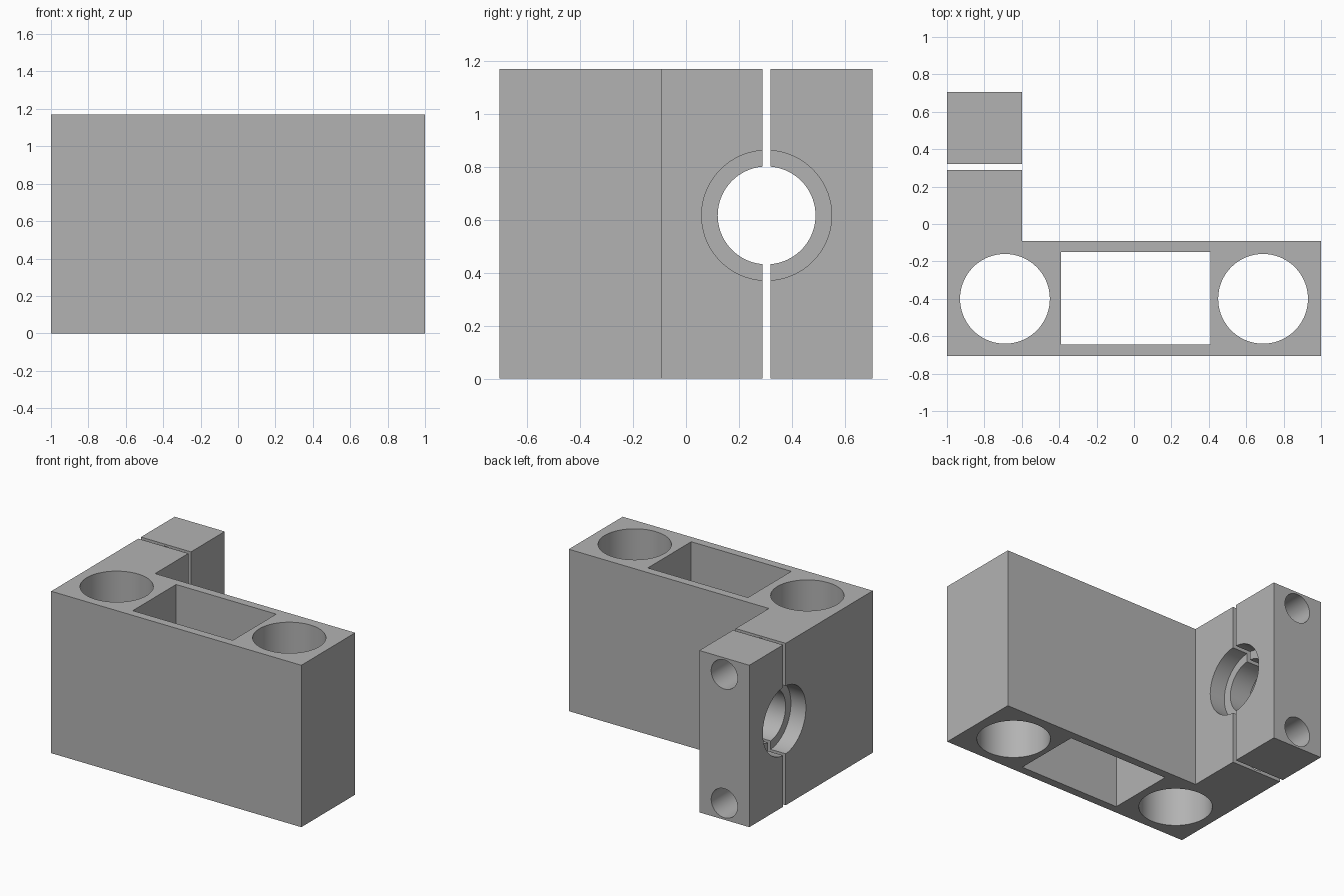
import bpy, bmesh, math
from mathutils import Matrix, Vector

if "Cube" in bpy.data.objects:
    bpy.data.objects.remove(bpy.data.objects["Cube"], do_unlink=True)

H = 1.17          # overall height
D = 0.705         # half depth
BORE_Y, BORE_Z = 0.305, 0.617
RECESS = 0.12     # depth of the wide seat at each end of the bore

grey = bpy.data.materials.new("plain_grey")
grey.use_nodes = True
grey.diffuse_color = (0.45, 0.45, 0.45, 1)
grey.node_tree.nodes["Principled BSDF"].inputs["Base Color"].default_value = (0.45, 0.45, 0.45, 1)


def finish(name, bm):
    mesh = bpy.data.meshes.new(name)
    bmesh.ops.recalc_face_normals(bm, faces=bm.faces)
    bm.to_mesh(mesh)
    bm.free()
    mesh.materials.append(grey)
    ob = bpy.data.objects.new(name, mesh)
    bpy.context.collection.objects.link(ob)
    return ob


def prism(name, outline, z0, z1):
    bm = bmesh.new()
    base = bm.faces.new([bm.verts.new((x, y, z0)) for x, y in outline])
    top = bmesh.ops.extrude_face_region(bm, geom=[base])["geom"]
    bmesh.ops.translate(bm, vec=(0, 0, z1 - z0),
                        verts=[v for v in top if isinstance(v, bmesh.types.BMVert)])
    return finish(name, bm)


def rect(x0, x1, y0, y1):
    return [(x0, y0), (x1, y0), (x1, y1), (x0, y1)]


def cylinder(name, start, end, radius):
    a, b = Vector(start), Vector(end)
    turn = (b - a).to_track_quat('Z', 'Y').to_matrix().to_4x4()
    bm = bmesh.new()
    bmesh.ops.create_cone(bm, cap_ends=True, segments=72, radius1=radius, radius2=radius,
                          depth=(b - a).length, matrix=Matrix.Translation((a + b) / 2) @ turn)
    return finish(name, bm)


def cut(ob, cutters):
    for c in cutters:
        c.hide_render = True
        mod = ob.modifiers.new(c.name, 'BOOLEAN')
        mod.operation, mod.solver, mod.object = 'DIFFERENCE', 'EXACT', c
    dg = bpy.context.evaluated_depsgraph_get()
    mesh = bpy.data.meshes.new_from_object(ob.evaluated_get(dg))
    ob.modifiers.clear()
    ob.data = mesh


# L-shaped body and the separate clamp cap across the slit
body = prism("main_body", [(-1, -D), (1, -D), (1, -0.09), (-0.6, -0.09),
                           (-0.6, 0.29), (-1, 0.29)], 0, H)
cap = prism("clamp_cap", rect(-1, -0.6, 0.32, D), 0, H)

# Vertical openings: two round wells and a rectangular window
wells = [cylinder("well_cutter", (s * 0.69, -0.4, -0.1), (s * 0.69, -0.4, H + 0.1), 0.24)
         for s in (-1, 1)]
window = prism("window_cutter", rect(-0.39, 0.41, -0.645, -0.15), -0.1, H + 0.1)

# Sideways bore with a wider seat at each end
bore = [cylinder("bore_cutter", (-1.1, BORE_Y, BORE_Z), (-0.5, BORE_Y, BORE_Z), 0.185),
        cylinder("outer_seat_cutter", (-1.1, BORE_Y, BORE_Z), (-1 + RECESS, BORE_Y, BORE_Z), 0.246),
        cylinder("inner_seat_cutter", (-0.6 - RECESS, BORE_Y, BORE_Z), (-0.5, BORE_Y, BORE_Z), 0.246)]

# Bolt holes through the cap into the arm
bolts = [cylinder("bolt_cutter", (-0.8, 0.0, z), (-0.8, D + 0.1, z), 0.105)
         for z in (0.12, H - 0.12)]

cut(body, wells + [window] + bore + bolts)
cut(cap, bore + bolts)
for c in wells + [window] + bore + bolts:
    bpy.data.objects.remove(c, do_unlink=True)

# Smooth bore walls, crisp edges
bpy.ops.object.select_all(action='DESELECT')
for ob in (body, cap):
    ob.select_set(True)
bpy.context.view_layer.objects.active = body
bpy.ops.object.shade_smooth_by_angle(angle=math.radians(30))
